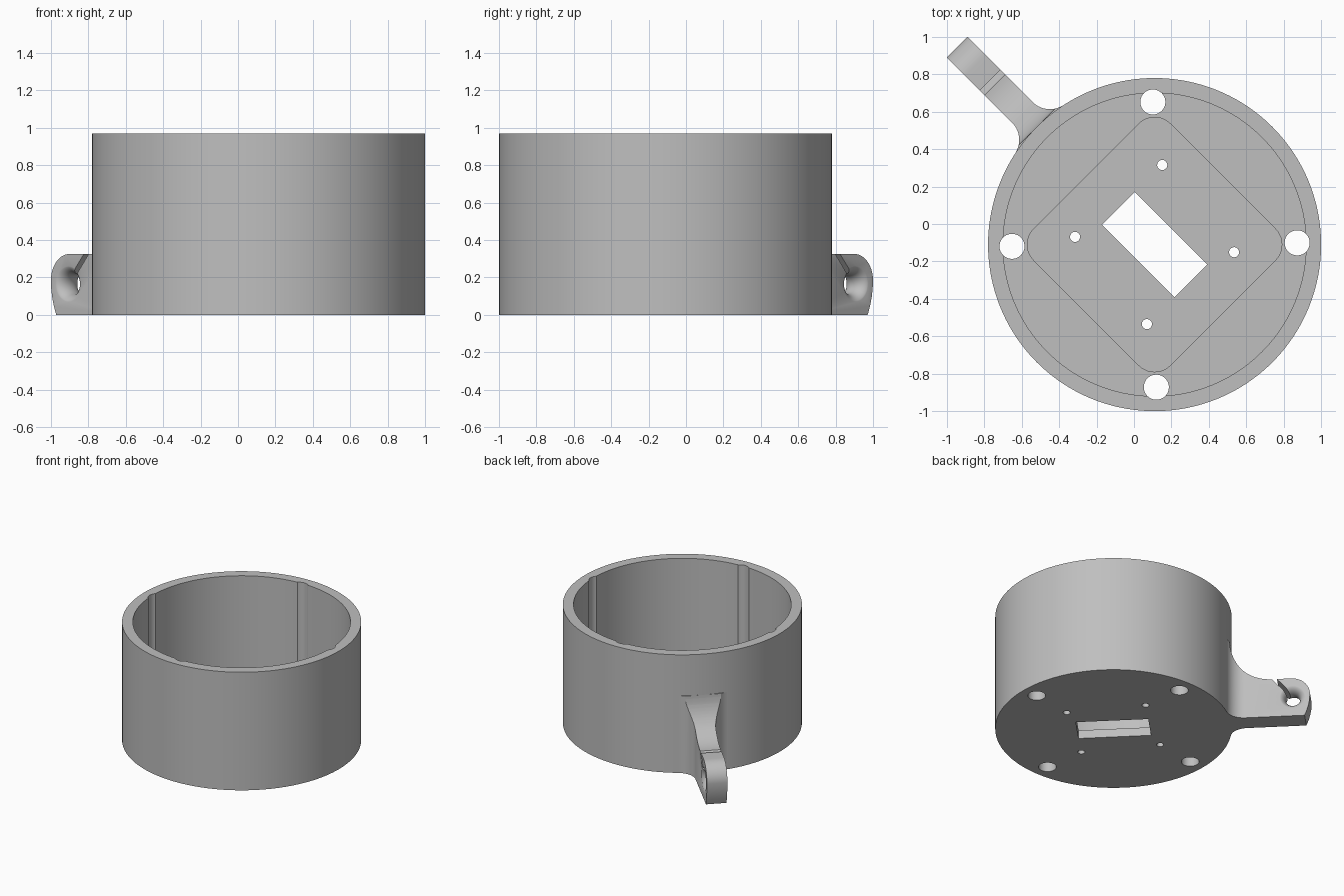
import bpy, bmesh
from math import sin, cos, pi, radians, sqrt, atan2
from mathutils import Matrix, Vector

cube = bpy.data.objects.get("Cube")
if cube:
    bpy.data.objects.remove(cube)

CENTER = Vector((0.11, -0.11, 0))
R_OUT, R_IN, HEIGHT = 0.89, 0.81, 0.97
FLOOR, RECESS = 0.11, 0.07
ARM_HALF, FILLET = 0.0775, 0.132
TIP_U, TIP_TOP = 1.492, 0.325
EYE = Vector((1.36, 0.165))

grey = bpy.data.materials.new("plain grey")
grey.use_nodes = True
grey.diffuse_color = (0.52, 0.52, 0.52, 1)
grey.node_tree.nodes["Principled BSDF"].inputs["Base Color"].default_value = grey.diffuse_color


def arc(cx, cy, r, a0, a1, n):
    """Points on an arc, angles in degrees, both ends included."""
    angles = [radians(a0 + (a1 - a0) * i / n) for i in range(n + 1)]
    return [(cx + r * cos(a), cy + r * sin(a)) for a in angles]


def circle(cx, cy, r, n):
    return arc(cx, cy, r, 0, 360, n)[:-1]


def loft(name, rings):
    """Closed solid through rings of equal point count."""
    bm = bmesh.new()
    loops = [[bm.verts.new(p) for p in ring] for ring in rings]
    n = len(loops[0])
    for a, b in zip(loops, loops[1:]):
        for i in range(n):
            j = (i + 1) % n
            bm.faces.new((a[i], a[j], b[j], b[i]))
    bm.faces.new(loops[0][::-1])
    bm.faces.new(loops[-1])
    bmesh.ops.recalc_face_normals(bm, faces=bm.faces)
    mesh = bpy.data.meshes.new(name)
    bm.to_mesh(mesh)
    bm.free()
    mesh.materials.append(grey)
    obj = bpy.data.objects.new(name, mesh)
    bpy.context.collection.objects.link(obj)
    return obj


def prism(name, pts, z0, z1):
    return loft(name, [[(x, y, z) for x, y in pts] for z in (z0, z1)])


def side_prism(name, pts, half):
    """Extrude a side profile (outward, up) across the arm."""
    return loft(name, [[(u, v, z) for u, z in pts] for v in (-half, half)])


def boolean(obj, tool, operation="DIFFERENCE"):
    mod = obj.modifiers.new("cut", "BOOLEAN")
    mod.object, mod.operation, mod.solver = tool, operation, "EXACT"
    bpy.context.view_layer.objects.active = obj
    bpy.ops.object.modifier_apply(modifier=mod.name)
    tool.hide_render = True
    bpy.data.objects.remove(tool)


def finish(obj, turn):
    obj.data.transform(Matrix.Translation(CENTER) @ Matrix.Rotation(radians(turn), 4, "Z"))
    bpy.ops.object.select_all(action="DESELECT")
    obj.select_set(True)
    bpy.context.view_layer.objects.active = obj
    bpy.ops.object.shade_smooth_by_angle(angle=radians(30))


# Round cup with a hollow interior
housing = prism("cup_housing", circle(0, 0, R_OUT, 160), 0, HEIGHT)
boolean(housing, prism("bore", circle(0, 0, R_IN, 160), FLOOR, 2))

# Rounded square recess in the floor, corners on the axes
half, corner = 0.516, 0.12
square = []
for k in range(4):
    a = 90 * k
    d = (half - corner) * sqrt(2)
    square += arc(d * cos(radians(a)), d * sin(radians(a)), corner, a - 45, a + 45, 10)
boolean(housing, prism("recess", square, RECESS, 0.5))

# Rectangular slot through the floor
slot = prism("slot", [(-0.274, -0.123), (0.274, -0.123), (0.274, 0.123), (-0.274, 0.123)], -1, 0.5)
slot.data.transform(Matrix.Rotation(radians(-45), 4, "Z"))
boolean(housing, slot)

# Four rod holes grooving the wall, and four small screw holes
for k in range(4):
    for name, dist, r, start, top in (("rod_hole", 0.762, 0.067, 0.7, 2),
                                      ("screw_hole", 0.427, 0.027, 84.5, 0.5)):
        a = radians(start + 90 * k)
        boolean(housing, prism(name, circle(dist * cos(a), dist * sin(a), r, 40), -1, top))
finish(housing, 0)

# Arm plan: straight sides flaring into the round wall
v0 = ARM_HALF + FILLET
u0 = sqrt((R_OUT + FILLET) ** 2 - v0 ** 2)
spread = atan2(v0, u0) * 180 / pi
flare = arc(u0, v0, FILLET, 180 + spread, 270, 14)
root = arc(0, 0, R_OUT - 0.004, -spread, spread, 10)
plan = root + flare + [(1.6, ARM_HALF), (1.6, -ARM_HALF)] + [(u, -v) for u, v in flare[::-1]]

# Arm side profile: concave sweep down from the wall, rounded tip
sweep = arc(1.2, TIP_TOP + 0.31, 0.31, 180, 270, 20)
tip = arc(TIP_U - 0.14, TIP_TOP - 0.14, 0.14, 90, 0, 14)
heel = [(TIP_U - 0.04 * t * t, 0.185 * (1 - t)) for t in (0.25, 0.5, 0.75, 1)]
profile = [(0.8, 0), (0.8, TIP_TOP + 0.31)] + sweep + tip + heel

arm = side_prism("clip_arm", profile, 0.4)
boolean(arm, prism("plan", plan, -0.5, 1.5), "INTERSECT")

# Flared eye through the arm
rings = []
for i in range(-10, 11):
    s = sin(i / 10 * pi / 2)
    r = 0.052 + 0.055 * (1 - sqrt(max(0, 1 - s * s)))
    rings.append([(u, s * (ARM_HALF + 0.002), z) for u, z in circle(EYE.x, EYE.y, r, 40)])
boolean(arm, loft("eye", rings))

# Slanted slit from the eye to the top edge
along = (Vector((1.225, TIP_TOP)) - EYE).normalized()
across = Vector((-along.y, along.x)) * 0.014
end = EYE + along * 0.3
corners = [EYE - across, end - across, end + across, EYE + across]
boolean(arm, side_prism("slit", [tuple(c) for c in corners], 0.3))
finish(arm, 135)
